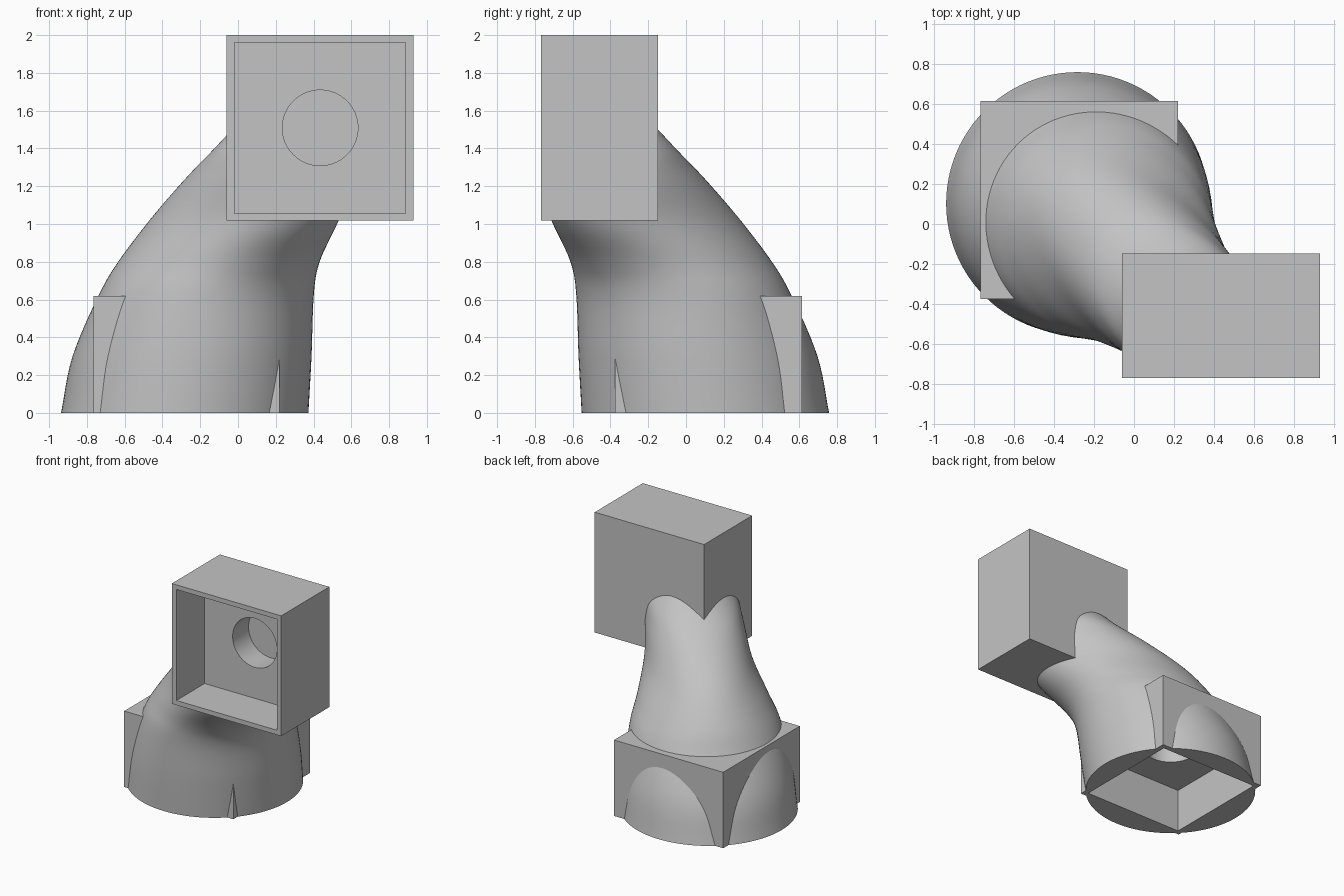
import bpy, bmesh, math
from mathutils import Matrix, Vector

cube = bpy.data.objects.get("Cube")
if cube:
    bpy.data.objects.remove(cube, do_unlink=True)

grey = bpy.data.materials.new("plain_grey")
grey.use_nodes = True
grey.diffuse_color = (0.55, 0.55, 0.55, 1)
grey.node_tree.nodes["Principled BSDF"].inputs["Base Color"].default_value = grey.diffuse_color


def add_object(name, bm):
    bmesh.ops.recalc_face_normals(bm, faces=bm.faces)
    mesh = bpy.data.meshes.new(name)
    bm.to_mesh(mesh)
    bm.free()
    mesh.materials.append(grey)
    obj = bpy.data.objects.new(name, mesh)
    bpy.context.collection.objects.link(obj)
    return obj


def box(name, low, high):
    low, high = Vector(low), Vector(high)
    bm = bmesh.new()
    bmesh.ops.create_cube(bm, size=1)
    bmesh.ops.scale(bm, vec=high - low, verts=bm.verts)
    bmesh.ops.translate(bm, vec=(low + high) / 2, verts=bm.verts)
    return add_object(name, bm)


def cylinder(name, center, radius, depth, axis):
    bm = bmesh.new()
    turn = Matrix.Rotation(math.pi / 2, 4, 'X') if axis == 'Y' else Matrix()
    bmesh.ops.create_cone(bm, cap_ends=True, segments=64, radius1=radius, radius2=radius,
                          depth=depth, matrix=Matrix.Translation(center) @ turn)
    return add_object(name, bm)


def activate(obj):
    bpy.ops.object.select_all(action='DESELECT')
    obj.select_set(True)
    bpy.context.view_layer.objects.active = obj


def carve(obj, cutters):
    activate(obj)
    for cutter in cutters:
        mod = obj.modifiers.new("carve", 'BOOLEAN')
        mod.operation = 'DIFFERENCE'
        mod.solver = 'EXACT'
        mod.object = cutter
        bpy.ops.object.modifier_apply(modifier=mod.name)


# Leaning neck: level ellipses drifting along the diagonal
# (height, drift, half width across, half length along)
SECTIONS = [(0, -.272, .655, .655), (.3, -.217, .625, .64), (.62, -.112, .56, .58),
            (.8, -.016, .485, .578), (1.02, .173, .395, .588), (1.25, .37, .36, .51),
            (1.39, .425, .33, .36), (1.5, .45, .26, .26)]
ACROSS = -.127
STEPS, SIDES = 6, 96


def smooth_path(points):
    pts = [Vector(p) for p in points]
    pts = [2 * pts[0] - pts[1]] + pts + [2 * pts[-1] - pts[-2]]
    for a, b, c, d in zip(pts, pts[1:], pts[2:], pts[3:]):
        for i in range(STEPS):
            t = i / STEPS
            yield (2 * b + (c - a) * t + (2 * a - 5 * b + 4 * c - d) * t * t
                   + (3 * b - a - 3 * c + d) * t ** 3) / 2
    yield pts[-2]


bm = bmesh.new()
rings = []
for z, drift, wide, long in smooth_path(SECTIONS):
    ring = []
    for i in range(SIDES):
        angle = math.tau * i / SIDES
        s = drift + long * math.cos(angle)
        e = ACROSS + wide * math.sin(angle)
        ring.append(bm.verts.new(((s + e) * math.sqrt(.5), (e - s) * math.sqrt(.5), z)))
    rings.append(ring)
for lower, upper in zip(rings, rings[1:]):
    for i in range(SIDES):
        j = (i + 1) % SIDES
        bm.faces.new((lower[i], lower[j], upper[j], upper[i]))
bm.faces.new(rings[0])
bm.faces.new(rings[-1])
neck = add_object("curved_neck", bm)

# Square housings at both ends
base_box = box("base_housing", (-.765, -.375, 0), (.22, .613, .62))
head_box = box("head_housing", (-.06, -.768, 1.018), (.928, -.148, 2))

# Recesses and round sockets
base_cutters = [box("base_recess", (-.725, -.335, -.5), (.18, .573, .36)),
                cylinder("base_socket", (-.272, .119, .42), .2, .3, 'Z')]
head_cutters = [box("head_recess", (-.018, -1.5, 1.056), (.888, -.405, 1.962)),
                cylinder("head_socket", (.435, -.35, 1.509), .2, .3, 'Y')]
carve(base_box, base_cutters)
carve(head_box, head_cutters)
carve(neck, base_cutters + head_cutters)
for cutter in base_cutters + head_cutters:
    bpy.data.objects.remove(cutter, do_unlink=True)

for part in (neck, base_box, head_box):
    activate(part)
    bpy.ops.object.shade_smooth_by_angle(angle=math.radians(35))
